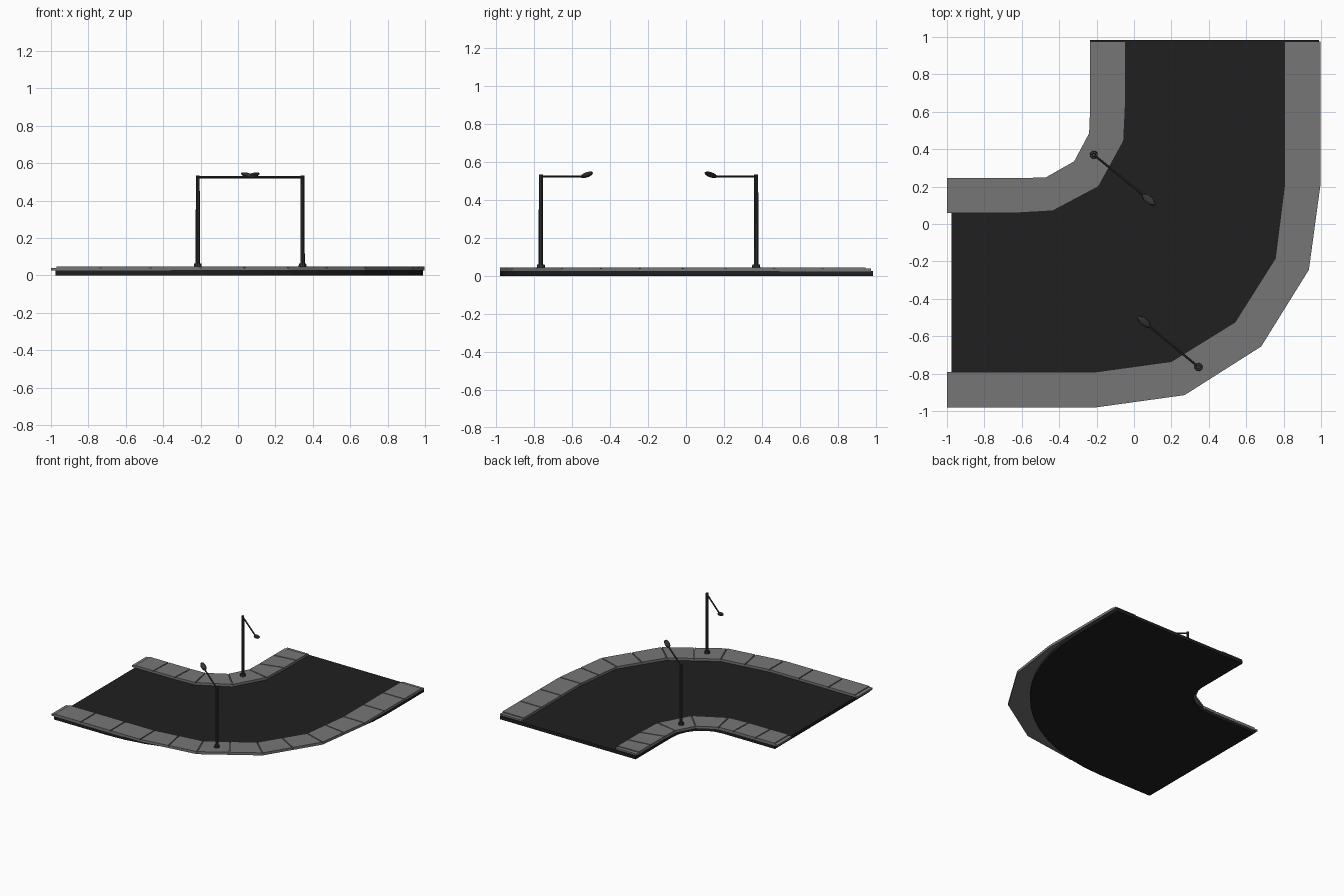
import bpy, bmesh, math
from mathutils import Vector, Matrix

if "Cube" in bpy.data.objects:
    bpy.data.objects.remove(bpy.data.objects["Cube"])


def material(name, v):
    m = bpy.data.materials.new(name)
    m.diffuse_color = (v, v, v, 1)
    m.use_nodes = True
    m.node_tree.nodes["Principled BSDF"].inputs["Base Color"].default_value = m.diffuse_color
    return m


ASPHALT = material("asphalt", 0.014)
PAVING = material("paving", 0.18)
METAL = material("dark_metal", 0.035)


def finish(bm, name, mat):
    bmesh.ops.recalc_face_normals(bm, faces=bm.faces)
    me = bpy.data.meshes.new(name)
    bm.to_mesh(me)
    bm.free()
    ob = bpy.data.objects.new(name, me)
    bpy.context.collection.objects.link(ob)
    me.materials.append(mat)
    return ob


def prism(bm, outline, z0, z1):
    lo = [bm.verts.new((x, y, z0)) for x, y in outline]
    hi = [bm.verts.new((x, y, z1)) for x, y in outline]
    bm.faces.new(lo)
    bm.faces.new(hi)
    n = len(outline)
    for i in range(n):
        bm.faces.new((lo[i], lo[(i + 1) % n], hi[(i + 1) % n], hi[i]))


def arc(r, n):
    return [(-0.5 + r * math.sin(math.pi / 2 * i / n),
             0.51 - r * math.cos(math.pi / 2 * i / n)) for i in range(n + 1)]


# Road bend
bm = bmesh.new()
outer = [(-0.975, -0.98)] + arc(1.49, 14) + [(0.99, 0.985)]
inner = [(-0.975, 0.245)] + arc(0.265, 6) + [(-0.235, 0.985)]
prism(bm, outer + inner[::-1], 0, 0.026)
finish(bm, "road", ASPHALT)


# Pavements: a base strip topped by tiles with narrow grooves between them
def pavement(name, a, b, counts):
    a, b = [Vector(p) for p in a], [Vector(p) for p in b]
    base = bmesh.new()
    prism(base, a + b[::-1], 0.025, 0.039)
    finish(base, name + "_base", PAVING)
    tiles = bmesh.new()
    for i, n in enumerate(counts):
        length = ((a[i + 1] - a[i]).length + (b[i + 1] - b[i]).length) / 2
        g = 0.004 / length
        for k in range(n):
            t0, t1 = k / n + g, (k + 1) / n - g
            if i == 0 and k == 0:
                t0 = 0.03 / length
            if i == len(counts) - 1 and k == n - 1:
                t1 = 1 - 0.03 / length
            quad = [a[i].lerp(a[i + 1], t0), a[i].lerp(a[i + 1], t1),
                    b[i].lerp(b[i + 1], t1), b[i].lerp(b[i + 1], t0)]
            prism(tiles, quad, 0.038, 0.046)
    finish(tiles, name + "_tiles", PAVING)


pavement("outer_pavement",
         [(-1, -0.98), (-0.2, -0.98), (0.27, -0.915), (0.68, -0.655),
          (0.935, -0.245), (0.997, 0.21), (0.997, 0.975)],
         [(-1, -0.79), (-0.2, -0.79), (0.2, -0.735), (0.54, -0.525),
          (0.755, -0.185), (0.805, 0.21), (0.805, 0.975)],
         [3, 2, 2, 2, 2, 3])
pavement("inner_pavement",
         [(-1, 0.06), (-0.61, 0.06), (-0.435, 0.07), (-0.19, 0.2),
          (-0.055, 0.445), (-0.045, 0.66), (-0.045, 0.975)],
         [(-1, 0.245), (-0.6, 0.245), (-0.47, 0.25), (-0.32, 0.335),
          (-0.24, 0.485), (-0.235, 0.61), (-0.235, 0.975)],
         [2, 1, 1, 1, 1, 2])


def tube(bm, p0, p1, r0, r1, sides=10):
    p0, p1 = Vector(p0), Vector(p1)
    d = p1 - p0
    m = Matrix.Translation((p0 + p1) / 2) @ d.to_track_quat('Z', 'Y').to_matrix().to_4x4()
    bmesh.ops.create_cone(bm, cap_ends=True, segments=sides, radius1=r0,
                          radius2=r1, depth=d.length, matrix=m)


# Street lamps: foot, pole, cap, arm and tilted head, built along +x then turned
def street_lamp(name, x, y, angle):
    bm = bmesh.new()
    tube(bm, (0, 0, 0.044), (0, 0, 0.062), 0.022, 0.02)
    tube(bm, (0, 0, 0.06), (0, 0, 0.535), 0.0125, 0.0105)
    tube(bm, (0, 0, 0.525), (0.35, 0, 0.525), 0.006, 0.006, 8)
    m = (Matrix.Translation((0.379, 0, 0.534)) @ Matrix.Rotation(math.radians(-14), 4, 'Y')
         @ Matrix.Diagonal((0.048, 0.021, 0.013, 1)))
    bmesh.ops.create_uvsphere(bm, u_segments=10, v_segments=6, radius=1, matrix=m)
    ob = finish(bm, name, METAL)
    ob.location = (x, y, 0)
    ob.rotation_euler.z = angle


street_lamp("inner_street_lamp", -0.215, 0.37, math.atan2(-0.265, 0.325))
street_lamp("outer_street_lamp", 0.345, -0.765, math.atan2(0.27, -0.325))
